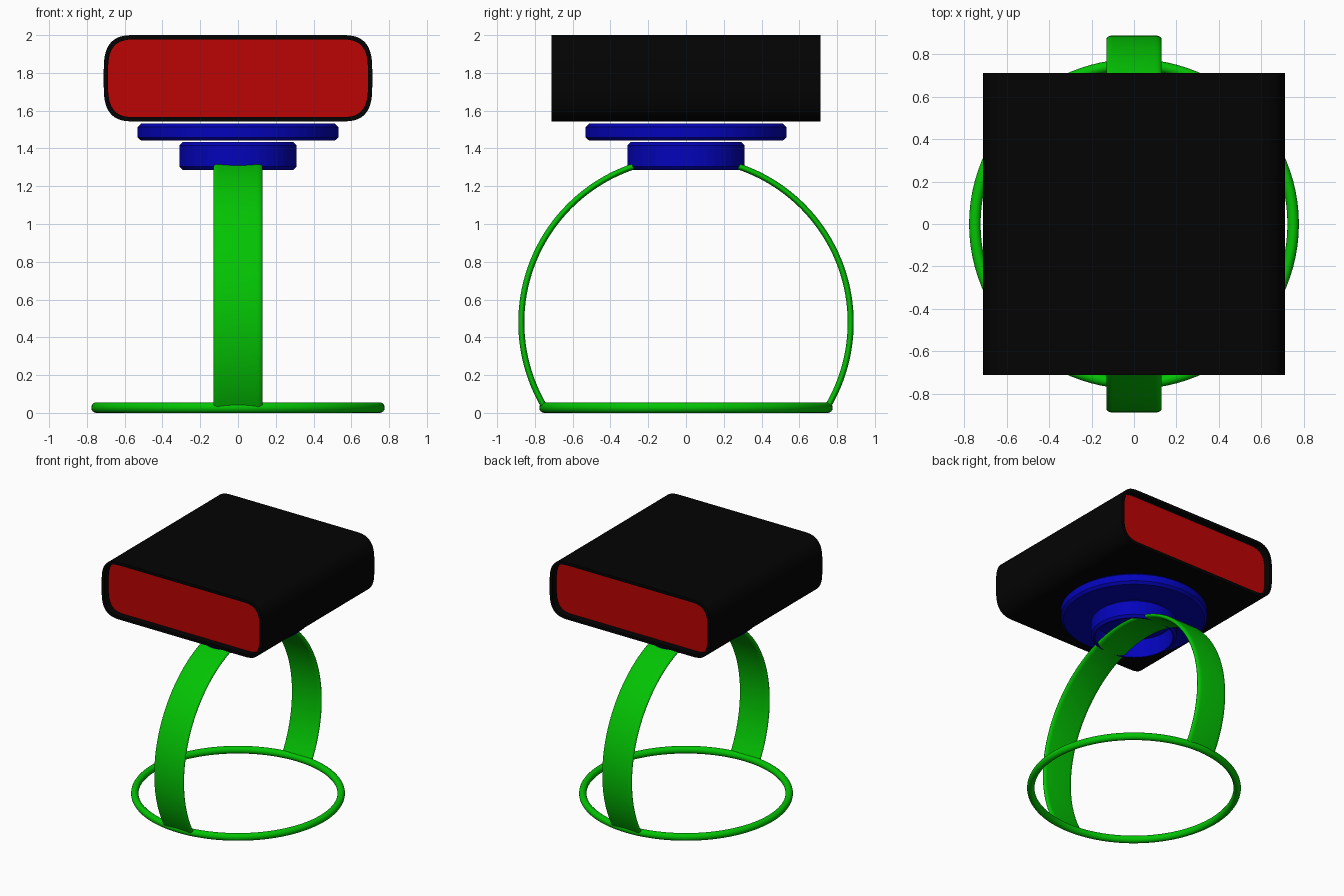
import bpy, bmesh
from math import sin, cos, pi, radians

if "Cube" in bpy.data.objects:
    bpy.data.objects.remove(bpy.data.objects["Cube"])


def material(name, color):
    m = bpy.data.materials.new(name)
    m.diffuse_color = color
    m.use_nodes = True
    m.node_tree.nodes["Principled BSDF"].inputs["Base Color"].default_value = m.diffuse_color
    return m


BLACK = material("black", (0.001, 0.001, 0.001, 1))
RED = material("red", (0.5, 0.001, 0.001, 1))
BLUE = material("blue", (0.001, 0.001, 0.5, 1))
GREEN = material("green", (0.001, 0.55, 0.001, 1))


def finish(bm, name, mats, angle=35):
    bmesh.ops.remove_doubles(bm, verts=bm.verts, dist=1e-5)
    bmesh.ops.recalc_face_normals(bm, faces=bm.faces)
    me = bpy.data.meshes.new(name)
    bm.to_mesh(me)
    bm.free()
    ob = bpy.data.objects.new(name, me)
    bpy.context.collection.objects.link(ob)
    for m in mats:
        me.materials.append(m)
    bpy.ops.object.select_all(action='DESELECT')
    ob.select_set(True)
    bpy.context.view_layer.objects.active = ob
    bpy.ops.object.shade_smooth_by_angle(angle=radians(angle))
    return ob


def bridge(bm, a, b):
    """Join two closed vertex loops with quads."""
    for i in range(len(a)):
        k = (i + 1) % len(a)
        bm.faces.new((a[i], a[k], b[k], b[i]))


def revolve(name, profile, place, mat, a0=0, a1=2 * pi, steps=96):
    """Sweep a closed (radius, offset) profile around a circle."""
    bm = bmesh.new()
    full = a1 - a0 > 2 * pi - 1e-4
    rings = [[bm.verts.new(place(r, h, a0 + (a1 - a0) * i / steps)) for r, h in profile]
             for i in range(steps if full else steps + 1)]
    for i in range(steps):
        bridge(bm, rings[i], rings[(i + 1) % len(rings)])
    if not full:
        bm.faces.new(rings[0])
        bm.faces.new(rings[-1])
    return finish(bm, name, [mat])


def upright(r, h, a):
    return (r * cos(a), r * sin(a), h)


def arched(r, h, a):
    return (h, r * sin(a), 0.478 + r * cos(a))


# base ring on the floor
tube = [(0.75 + 0.027 * cos(2 * pi * i / 16), 0.028 + 0.028 * sin(2 * pi * i / 16))
        for i in range(16)]
revolve("base_ring", tube, upright, GREEN)

# arched band with generously rounded edges
R, T, W, E = 0.872, 0.016, 0.13, 0.03
edge = [(T * cos(pi * i / 10), W - E + E * sin(pi * i / 10)) for i in range(11)]
band = [(R + r, h) for r, h in edge] + [(R - r, -h) for r, h in edge]
revolve("arch_band", band, arched, GREEN, radians(-120.5), radians(120.5))

# thin open collar around the top of the arch
C = 0.018
collar = [(0.283, 1.287), (0.311 - C, 1.287), (0.311, 1.287 + C),
          (0.311, 1.434 - C), (0.311 - C, 1.434), (0.283, 1.434)]
revolve("collar", collar, upright, BLUE)

# wide support disc
disc = [(1e-4, 1.441), (0.512, 1.441), (0.532, 1.459),
        (0.532, 1.513), (0.512, 1.531), (1e-4, 1.531)]
revolve("support_disc", disc, upright, BLUE)

# soft-cornered block with recessed red end panels
HX, HZ, CZ, D, RX, RZ = 0.711, 0.2285, 1.7715, 0.711, 0.17, 0.2


def outline(inset):
    q = []
    for i in range(17):
        t = pi / 2 * i / 16
        c, s = max(cos(t), 0) ** 0.68, max(sin(t), 0) ** 0.68
        q.append((HX - RX + (RX - inset) * c, HZ - RZ + (RZ - inset) * s))
    r = q[::-1]
    return q + [(-x, z) for x, z in r] + [(-x, -z) for x, z in q] + [(x, -z) for x, z in r]


bm = bmesh.new()
loops = []
for y, inset in ((-D + 0.055, 0.023), (-D, 0.023), (-D, 0),
                 (D, 0), (D, 0.023), (D - 0.055, 0.023)):
    loops.append([bm.verts.new((x, y, CZ + z)) for x, z in outline(inset)])
for a, b in zip(loops, loops[1:]):
    bridge(bm, a, b)
for loop in (loops[0], loops[-1]):
    bm.faces.new(loop).material_index = 1
finish(bm, "top_block", [BLACK, RED])
